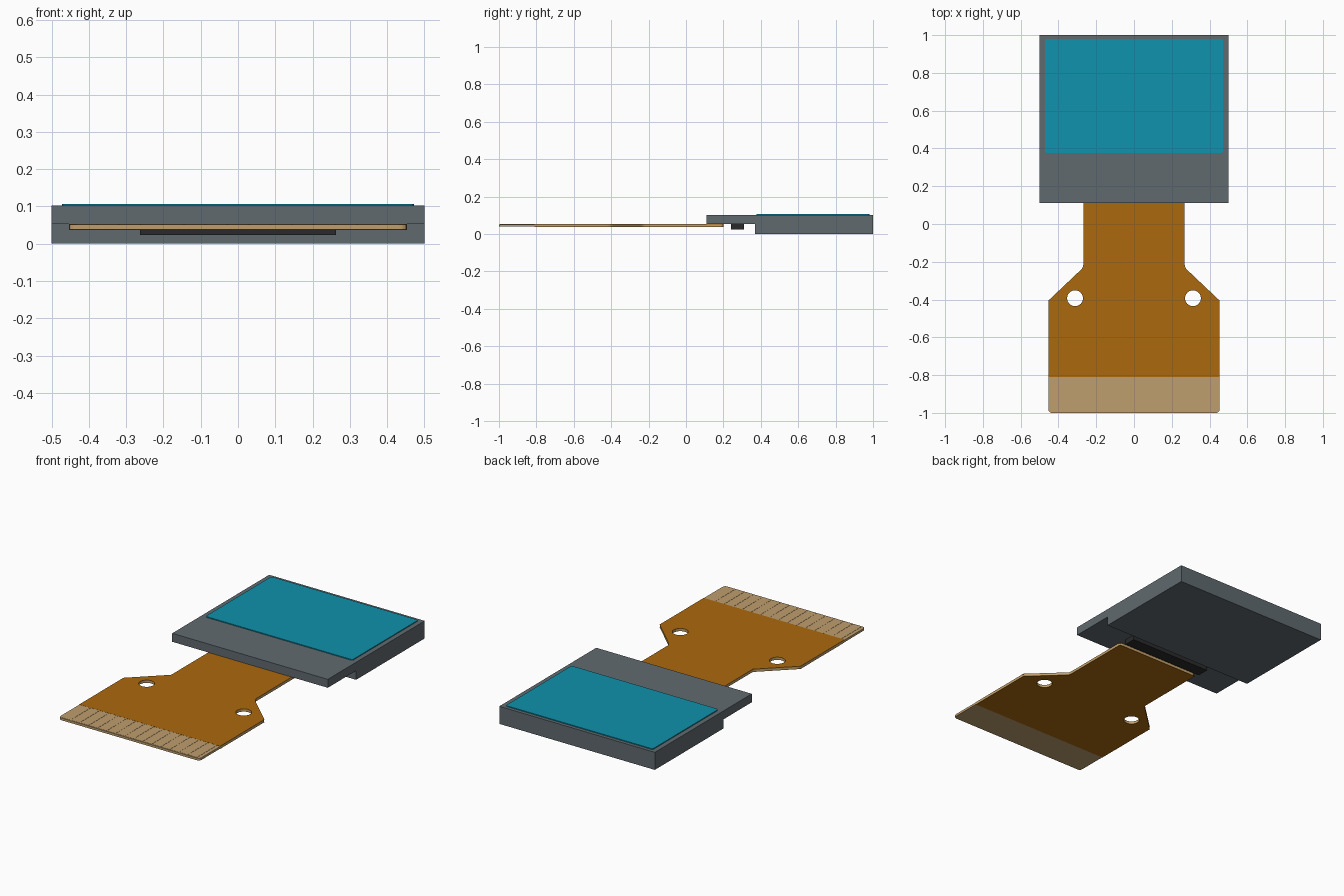
import bpy
import math
from mathutils import Vector

cube = bpy.data.objects.get("Cube")
if cube:
    bpy.data.objects.remove(cube, do_unlink=True)


def material(name, rgb):
    """Flat material from an sRGB hex colour."""
    srgb = [int(rgb[i:i + 2], 16) / 255 for i in (0, 2, 4)]
    colour = [((c + 0.055) / 1.055) ** 2.4 for c in srgb] + [1]
    mat = bpy.data.materials.new(name)
    mat.use_nodes = True
    mat.diffuse_color = colour
    mat.node_tree.nodes["Principled BSDF"].inputs["Base Color"].default_value = colour
    return mat


grey = material("grey_glass", "606a6f")
teal = material("teal_screen", "1092ad")
orange = material("orange_film", "ab680e")
tan = material("tan_contact", "bf9f6f")
black = material("black_chip", "2a2a2a")


def rounded(points, radius, steps=4):
    """Replace each corner with a small arc-like bend."""
    result = []
    for i, p in enumerate(points):
        p = Vector(p)
        before = (Vector(points[i - 1]) - p).normalized() * radius
        after = (Vector(points[(i + 1) % len(points)]) - p).normalized() * radius
        for k in range(steps + 1):
            t = k / steps
            result.append(p + before * (1 - t) ** 2 + after * t ** 2)
    return result


def slab(name, loops, bottom, top, mat):
    """Flat outline, with any inner loops as holes, raised from bottom to top."""
    curve = bpy.data.curves.new(name, "CURVE")
    curve.dimensions = "2D"
    curve.fill_mode = "BOTH"
    curve.extrude = (top - bottom) / 2
    for loop in loops:
        spline = curve.splines.new("POLY")
        spline.points.add(len(loop) - 1)
        for point, (x, y) in zip(spline.points, loop):
            point.co = (x, y, 0, 1)
        spline.use_cyclic_u = True
        spline.use_smooth = False
    temp = bpy.data.objects.new(name + "_outline", curve)
    bpy.context.collection.objects.link(temp)
    graph = bpy.context.evaluated_depsgraph_get()
    mesh = bpy.data.meshes.new_from_object(temp.evaluated_get(graph))
    bpy.data.objects.remove(temp, do_unlink=True)
    bpy.data.curves.remove(curve)
    mesh.materials.clear()
    mesh.materials.append(mat)
    obj = bpy.data.objects.new(name, mesh)
    obj.location.z = (top + bottom) / 2
    bpy.context.collection.objects.link(obj)
    return obj


def rectangle(half_width, front, back, x=0):
    return [(x - half_width, front), (x + half_width, front),
            (x + half_width, back), (x - half_width, back)]


def circle(x, y, radius, sides=32):
    return [(x + radius * math.cos(math.tau * i / sides),
             y + radius * math.sin(math.tau * i / sides)) for i in range(sides)]


def cable_outline(front):
    right = [(0.453, front), (0.453, -0.405), (0.268, -0.23), (0.268, 0.2)]
    return right + [(-x, y) for x, y in reversed(right)]


# Display glass: full upper sheet overhangs the shorter lower sheet
slab("upper_glass", [rectangle(0.5, 0.11, 1)], 0.053, 0.102, grey)
slab("lower_glass", [rectangle(0.5, 0.37, 1)], 0, 0.053, grey)
slab("screen", [rounded(rectangle(0.472, 0.376, 0.98), 0.012)], 0.102, 0.107, teal)

# Driver chip under the overhang
slab("driver_chip", [rectangle(0.263, 0.24, 0.31)], 0.024, 0.053, black)

# Flexible cable: tan core between two orange films, with two locating holes
holes = [circle(side * 0.312, -0.393, 0.042) for side in (-1, 1)]
slab("cable_core", [rounded(cable_outline(-1), 0.02)] + holes, 0.0385, 0.0515, tan)
film = cable_outline(-0.81)
slab("cable_top_film", [film] + holes, 0.0515, 0.053, orange)
slab("cable_bottom_film", [film] + holes, 0.037, 0.0385, orange)

# Row of contacts along the end of the cable
count, pitch = 15, 0.058
for i in range(count):
    x = (i - (count - 1) / 2) * pitch
    slab("contact", [rectangle(pitch * 0.45, -0.995, -0.81, x)], 0.0515, 0.0525, tan)
